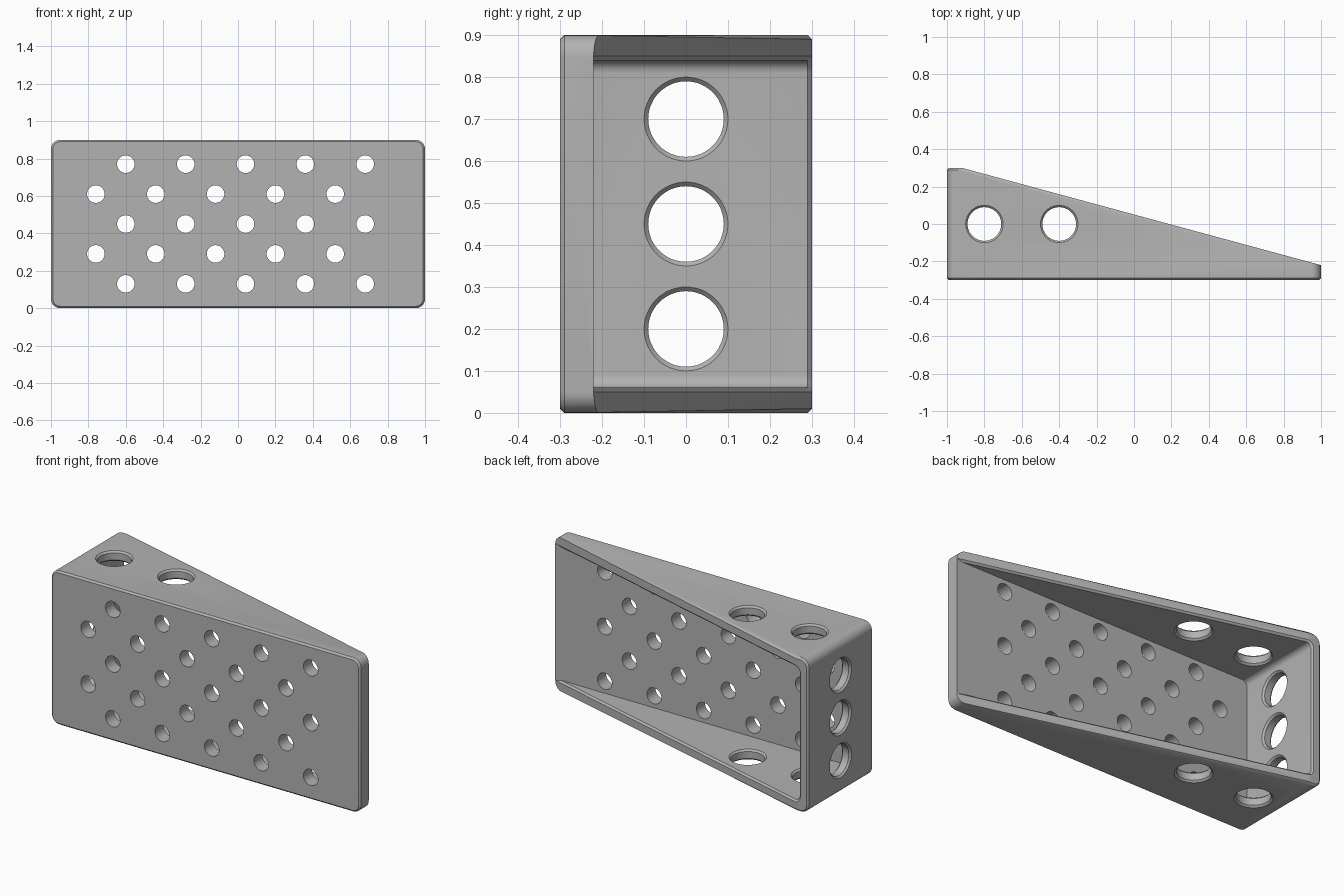
import bpy, bmesh, math
from mathutils import Matrix, Vector

cube = bpy.data.objects.get("Cube")
if cube:
    bpy.data.objects.remove(cube, do_unlink=True)

HEIGHT, WALL, PLATE_Y, CHAMFER = 0.9, 0.06, -0.22, 0.01

gray = bpy.data.materials.new("matte gray")
gray.use_nodes = True
gray.diffuse_color = (0.45, 0.45, 0.45, 1)
gray.node_tree.nodes["Principled BSDF"].inputs["Base Color"].default_value = (0.45, 0.45, 0.45, 1)


def prism(bm, outline, z0, z1):
    """Extrude an xy outline between two heights."""
    face = bm.faces.new([bm.verts.new((x, y, z0)) for x, y in outline])
    ext = bmesh.ops.extrude_face_region(bm, geom=[face])
    verts = [v for v in ext["geom"] if isinstance(v, bmesh.types.BMVert)]
    bmesh.ops.translate(bm, verts=verts, vec=(0, 0, z1 - z0))
    bmesh.ops.recalc_face_normals(bm, faces=bm.faces)


def round_edges(bm, rule, radius):
    """Fillet the edges whose two ends both satisfy the rule."""
    edges = [e for e in bm.edges if rule(e.verts[0].co, e.verts[1].co)]
    bmesh.ops.bevel(bm, geom=edges, offset=radius, segments=8, profile=0.5, affect="EDGES")


def add_object(name, bm):
    mesh = bpy.data.meshes.new(name)
    bm.to_mesh(mesh)
    bm.free()
    obj = bpy.data.objects.new(name, mesh)
    bpy.context.collection.objects.link(obj)
    return obj


def cut(obj, cutter):
    """Subtract the cutter, bake the result and drop the cutter."""
    cutter.hide_render = True
    mod = obj.modifiers.new("cut", "BOOLEAN")
    mod.object, mod.operation, mod.solver = cutter, "DIFFERENCE", "EXACT"
    graph = bpy.context.evaluated_depsgraph_get()
    mesh = bpy.data.meshes.new_from_object(obj.evaluated_get(graph))
    obj.modifiers.clear()
    obj.data = mesh
    bpy.data.objects.remove(cutter, do_unlink=True)


def hole(bm, start, direction, rings, sides=48):
    """Lathe a closed plug from (depth, radius) rings along a direction."""
    place = Matrix.Translation(start) @ Vector(direction).to_track_quat("Z", "Y").to_matrix().to_4x4()
    loops = []
    for depth, r in rings:
        angles = [math.tau * i / sides for i in range(sides)]
        loops.append([bm.verts.new(place @ Vector((r * math.cos(a), r * math.sin(a), depth))) for a in angles])
    for a, b in zip(loops, loops[1:]):
        for i in range(sides):
            j = (i + 1) % sides
            bm.faces.new((a[i], a[j], b[j], b[i]))
    bm.faces.new(loops[0][::-1])
    bm.faces.new(loops[-1])


# Wedge body with rounded long corners
bm = bmesh.new()
prism(bm, [(-1, -0.3), (1, -0.3), (1, PLATE_Y), (-0.92, 0.3), (-1, 0.3)], 0, HEIGHT)
round_edges(bm, lambda a, b: abs(a.x - b.x) < 0.001 and abs(a.z - b.z) < 0.001 and abs(a.x) > 0.99, 0.05)
body = add_object("wedge_body", bm)

# Hollow, open towards the sloping back
bm = bmesh.new()
prism(bm, [(WALL - 1, PLATE_Y), (1.5, PLATE_Y), (1.5, 0.6), (WALL - 1, 0.6)], WALL, HEIGHT - WALL)
round_edges(bm, lambda a, b: abs(a.y - b.y) > 0.1 and a.x < 0 and b.x < 0, 0.03)
cut(body, add_object("hollow_cutter", bm))

# Chamfer the sharp outward edges
bm = bmesh.new()
bm.from_mesh(body.data)
bmesh.ops.remove_doubles(bm, verts=bm.verts, dist=0.0005)
sharp = [e for e in bm.edges
         if e.is_manifold and e.is_convex and e.calc_face_angle(0) > math.radians(50)
         and max(v.co.x for v in e.verts) - 1 < 0.001
         and not all(v.co.x > 0.9 and v.co.y > -0.25 for v in e.verts)]
bmesh.ops.bevel(bm, geom=sharp, offset=CHAMFER, segments=1, affect="EDGES", clamp_overlap=False)
bm.to_mesh(body.data)
bm.free()

# Staggered small holes through the front plate
bm = bmesh.new()
for row in range(5):
    for col in range(5):
        x = -0.6 + 0.32 * col - 0.16 * (row % 2)
        hole(bm, (x, -0.35, 0.13 + 0.16 * row), (0, 1, 0), [(0, 0.047), (0.2, 0.047)], 32)

# Large chamfered holes through the end and side walls
big = [(-0.02, 0.12), (CHAMFER, 0.09), (WALL - CHAMFER, 0.09), (WALL + 0.02, 0.12)]
for z in (0.2, 0.45, 0.7):
    hole(bm, (-1, 0, z), (1, 0, 0), big)
for x in (-0.8, -0.4):
    hole(bm, (x, 0, 0), (0, 0, 1), big)
    hole(bm, (x, 0, HEIGHT), (0, 0, -1), big)
bmesh.ops.recalc_face_normals(bm, faces=bm.faces)
cut(body, add_object("hole_cutter", bm))

body.data.materials.clear()
body.data.materials.append(gray)
bpy.ops.object.select_all(action="DESELECT")
body.select_set(True)
bpy.context.view_layer.objects.active = body
bpy.ops.object.shade_smooth_by_angle(angle=math.radians(30))
